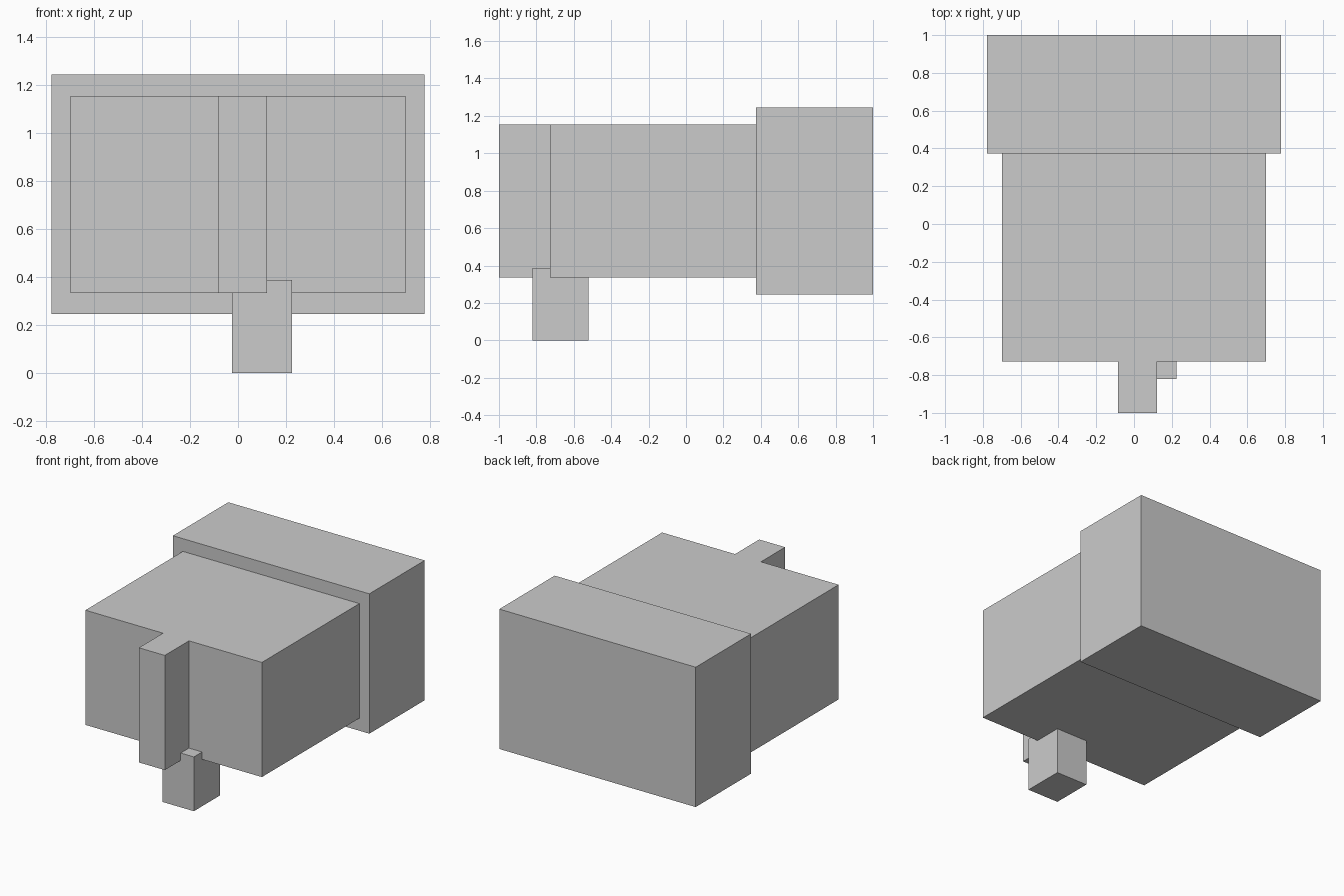
import bpy
import bmesh

if "Cube" in bpy.data.objects:
    bpy.data.objects.remove(bpy.data.objects["Cube"])


def extrude_profile(name, outline, z0, z1):
    """Solid prism from an anticlockwise xy outline."""
    bm = bmesh.new()
    base = bm.faces.new([bm.verts.new((x, y, z0)) for x, y in outline])
    top = bmesh.ops.extrude_face_region(bm, geom=[base], use_keep_orig=True)
    verts = [g for g in top["geom"] if isinstance(g, bmesh.types.BMVert)]
    bmesh.ops.translate(bm, verts=verts, vec=(0, 0, z1 - z0))
    bmesh.ops.recalc_face_normals(bm, faces=bm.faces)
    mesh = bpy.data.meshes.new(name)
    bm.to_mesh(mesh)
    bm.free()
    obj = bpy.data.objects.new(name, mesh)
    bpy.context.collection.objects.link(obj)
    return obj


def box(name, x0, x1, y0, y1, z0, z1):
    return extrude_profile(name, [(x0, y0), (x1, y0), (x1, y1), (x0, y1)], z0, z1)


# Larger block at the back
box("rear_block", -0.777, 0.777, 0.374, 1.0, 0.246, 1.246)

# Main body with the off-centre upright rib on its front
FRONT, BACK, HALF = -0.727, 0.374, 0.698
extrude_profile("main_body", [
    (-HALF, FRONT), (-0.084, FRONT), (-0.084, -1.0), (0.121, -1.0),
    (0.121, FRONT), (HALF, FRONT), (HALF, BACK), (-HALF, BACK),
], 0.335, 1.155)

# Short foot under the front edge
box("front_foot", -0.025, 0.225, -0.82, -0.522, 0.0, 0.388)
